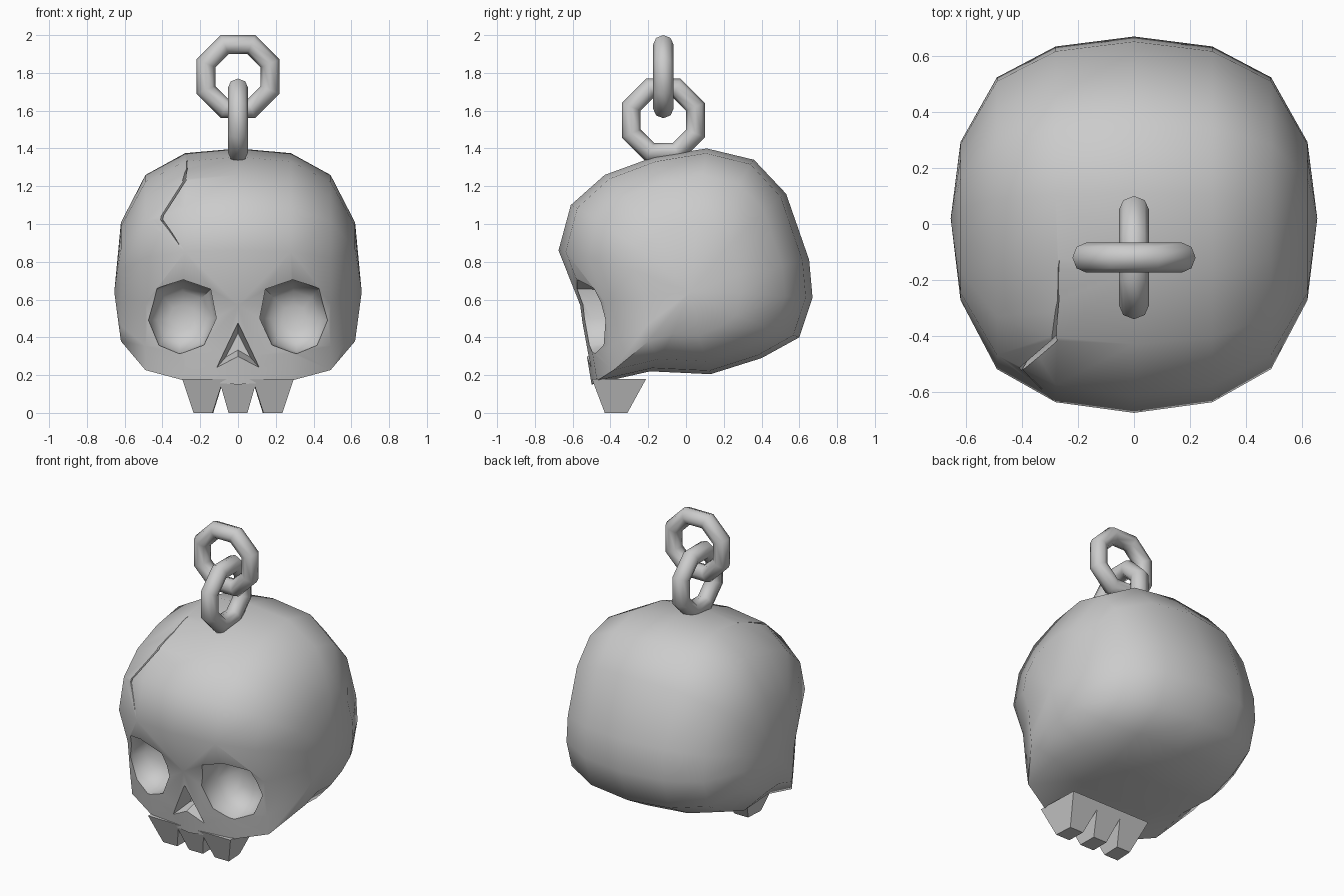
import bpy, bmesh, math
from mathutils import Vector, Matrix

if "Cube" in bpy.data.objects:
    bpy.data.objects.remove(bpy.data.objects["Cube"])


def make_obj(name, verts, faces):
    me = bpy.data.meshes.new(name)
    me.from_pydata([tuple(v) for v in verts], [], faces)
    bm = bmesh.new()
    bm.from_mesh(me)
    bmesh.ops.recalc_face_normals(bm, faces=bm.faces)
    bm.to_mesh(me)
    bm.free()
    ob = bpy.data.objects.new(name, me)
    bpy.context.collection.objects.link(ob)
    return ob


def loft(name, rings, start=None, end=None):
    """Bridge closed rings; each end is a pole point or a flat cap."""
    n = len(rings[0])
    verts = [v for r in rings for v in r]
    faces = []
    for k in range(len(rings) - 1):
        for i in range(n):
            j = (i + 1) % n
            faces.append((k * n + i, k * n + j, (k + 1) * n + j, (k + 1) * n + i))
    for pole, base in ((start, 0), (end, (len(rings) - 1) * n)):
        if pole is None:
            faces.append(tuple(range(base, base + n)))
        else:
            verts.append(pole)
            p = len(verts) - 1
            faces += [(base + i, base + (i + 1) % n, p) for i in range(n)]
    return make_obj(name, verts, faces)


def smooth(ob, deg):
    bpy.ops.object.select_all(action='DESELECT')
    ob.select_set(True)
    bpy.context.view_layer.objects.active = ob
    bpy.ops.object.shade_smooth_by_angle(angle=math.radians(deg))


# Skull: side profile (y, z) lofted across x, shrinking towards both temples
profile = [(.11, 1.4), (.36, 1.34), (.53, 1.16), (.652, .81), (.67, .61), (.6, .4),
           (.4, .29), (.13, .205), (-.19, .22), (-.5, .15), (-.525, .30), (-.56, .57),
           (-.675, .86), (-.61, 1.1), (-.43, 1.26), (-.17, 1.355)]
CY, CZ = .02, .66
stations = [(0, 1, 1, 1), (.28, .945, .966, .96), (.49, .775, .81, .85), (.62, .42, .47, .55)]
rings = []
for side, group in ((-1, stations[:0:-1]), (1, stations)):
    for x, sy, up, down in group:
        rings.append([(side * x, CY + (y - CY) * sy,
                       CZ + (z - CZ) * (up if z > CZ else down)) for y, z in profile])
skull = loft("skull", rings, (-.655, CY, CZ - .02), (.655, CY, CZ - .02))


def socket(name, outline, centre, depths):
    """Tapered cutter: outline in (x, z), scaled about centre at each depth y."""
    cx, cz = centre
    return loft(name, [[(cx + (x - cx) * s, y, cz + (z - cz) * s) for x, z in outline]
                       for y, s in depths])


# Eye sockets and nose opening
eye = [(.145, .655), (.29, .705), (.43, .66), (.485, .49), (.425, .35), (.31, .31),
       (.18, .36), (.115, .5)]
cutters = []
for s in (-1, 1):
    cutters.append(socket("eye_cutter", [(s * x, z) for x, z in eye], (s * .3, .5),
                          [(-.9, 1), (-.5, 1), (-.40, .92), (-.34, .7), (-.31, .35)]))
nose = [(0, .475), (.13, .22), (0, .295), (-.13, .22)]
cutters.append(socket("nose_cutter", nose, (0, .37), [(-.9, 1), (-.54, 1), (-.40, .5)]))

# Crack: tapering wedge following the forehead
path = [((-.28, -.13, 1.37), .002), ((-.28, -.28, 1.31), .009), ((-.28, -.41, 1.22), .016),
        ((-.40, -.51, 1.02), .012), ((-.31, -.605, .89), .002)]
sections = []
for p, w in path:
    p = Vector(p)
    n = (p - Vector((0, 0, .75))).normalized()
    side = Vector((1, 0, 0)) - n * n.x
    sections.append([p + n * .1 - side * w * 1.6, p + n * .1 + side * w * 1.6, p - n * .05])
cutters.append(loft("crack_cutter", sections))

for c in cutters:
    c.hide_render = True
    mod = skull.modifiers.new("cut", 'BOOLEAN')
    mod.operation = 'DIFFERENCE'
    mod.solver = 'EXACT'
    mod.object = c
    bpy.context.view_layer.objects.active = skull
    bpy.ops.object.modifier_apply(modifier=mod.name)
    bpy.data.objects.remove(c)
smooth(skull, 48)

# Upper teeth: notched outline, front and back faces sloping together downwards
half = [(.05, 0), (.09, .14), (.135, 0), (.235, 0), (.295, .18)]
outline = [(-x, z) for x, z in reversed(half)] + half
front = [(x, -.43 - .38 * z, z) for x, z in outline]
back = [(x * .97, -.31 + .55 * z, z) for x, z in outline]
loft("teeth", [front, back])

# Two interlocked octagonal chain links
for name, z, axis in (("lower_link", 1.55, 'Y'), ("upper_link", 1.78, 'X')):
    rot = Matrix.Rotation(math.pi / 2, 3, axis) @ Matrix.Rotation(math.pi / 8, 3, 'Z')
    bpy.ops.mesh.primitive_torus_add(major_segments=8, minor_segments=8, major_radius=.184,
                                     minor_radius=.054, location=(0, -.12, z),
                                     rotation=rot.to_euler())
    link = bpy.context.object
    link.name = name
    smooth(link, 50)
